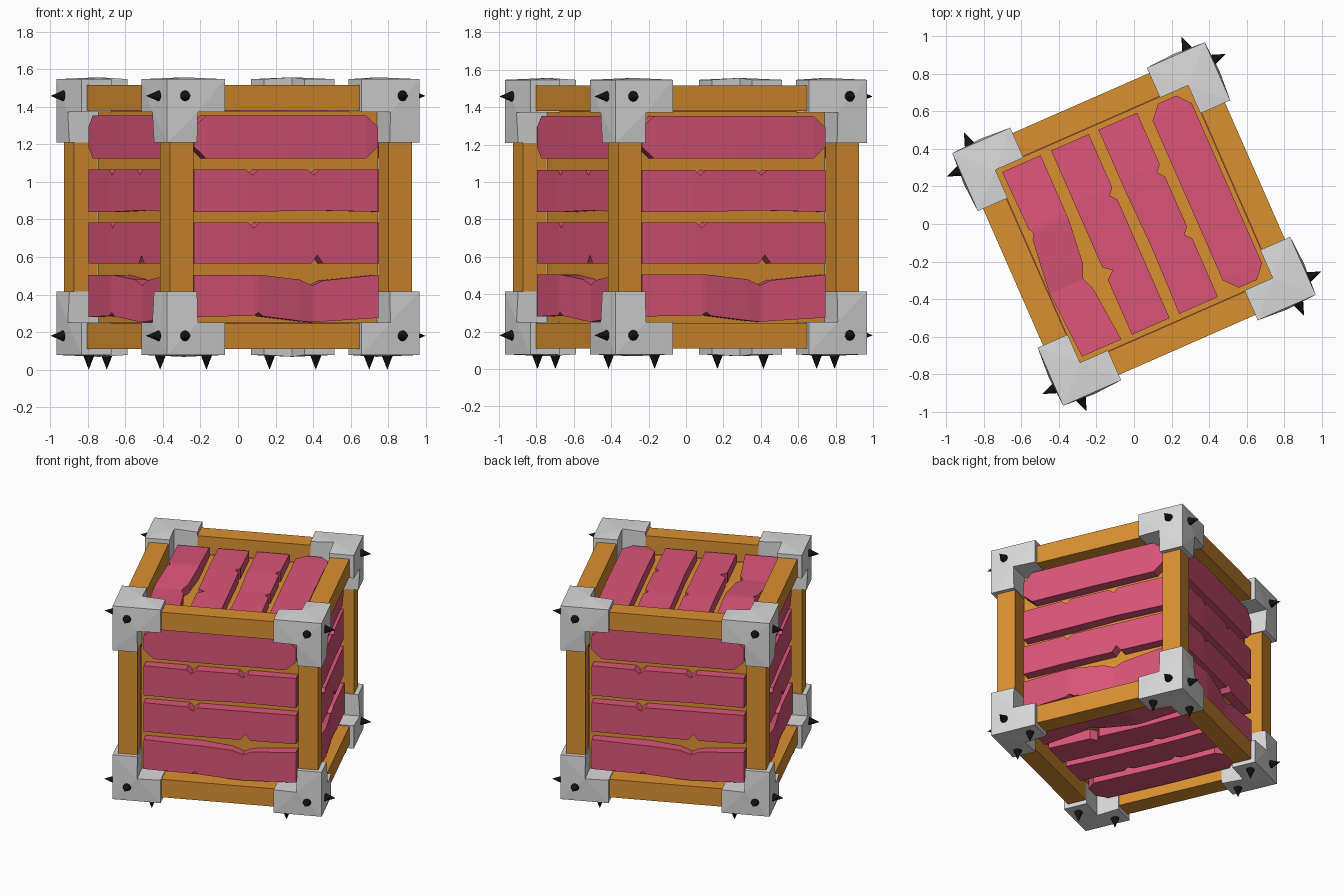
import bpy, bmesh, math
from itertools import product
from mathutils import Matrix, Vector

cube = bpy.data.objects.get("Cube")
if cube:
    bpy.data.objects.remove(cube, do_unlink=True)


def material(name, rgb):
    m = bpy.data.materials.new(name)
    m.use_nodes = True
    m.diffuse_color = (*rgb, 1)
    m.node_tree.nodes["Principled BSDF"].inputs["Base Color"].default_value = (*rgb, 1)
    return m


ORANGE = material("orange wood", (0.70, 0.28, 0.03))
PINK = material("pink wood", (0.71, 0.09, 0.19))
METAL = material("pale metal", (0.70, 0.70, 0.70))
BLACK = material("black spike", (0.006, 0.006, 0.006))

# The whole crate is turned about its upright axis
PLACE = Matrix.Translation((0, 0, 0.8125)) @ Matrix.Rotation(math.radians(23.7), 4, 'Z')
X, Y, Z = Vector((1, 0, 0)), Vector((0, 1, 0)), Vector((0, 0, 1))


def finish(bm, name, mat):
    bmesh.ops.recalc_face_normals(bm, faces=bm.faces[:])
    mesh = bpy.data.meshes.new(name)
    bm.to_mesh(mesh)
    bm.free()
    mesh.materials.append(mat)
    obj = bpy.data.objects.new(name, mesh)
    obj.matrix_world = PLACE
    bpy.context.collection.objects.link(obj)
    return obj


def box(name, centre, size, mat):
    bm = bmesh.new()
    bmesh.ops.create_cube(bm, size=1, matrix=Matrix.Translation(centre) @ Matrix.Diagonal((*size, 1)))
    return finish(bm, name, mat)


# Inner body and the twelve frame beams
OUTER, BEAM = 0.703, 0.136
MID = OUTER - BEAM / 2
box("inner_body", (0, 0, 0), (1.13, 1.13, 1.13), ORANGE)
for axis, label in enumerate(("side_beam", "depth_beam", "corner_post")):
    for a, b in product((-1, 1), repeat=2):
        centre = [a * MID, b * MID]
        centre.insert(axis, 0)
        size = [BEAM, BEAM, BEAM]
        size[axis] = 2 * (OUTER if axis == 2 else OUTER - BEAM)
        box(label, centre, size, ORANGE)


# Planks: stations of (along, low edge, high edge, height), notches included
END = 0.535


def notch(at, depth, top, lo, hi, height, half=0.035):
    tip = (at, lo, hi - depth, height) if top else (at, lo + depth, hi, height)
    return [(at - half, lo, hi, height), tip, (at + half, lo, hi, height)]


PLANKS = {
    "chamfered_plank": [(-END, 0.375, 0.48, 0.635), (-0.465, 0.312, 0.54, 0.64), (0, 0.312, 0.54, 0.645),
                        (0.465, 0.312, 0.54, 0.64), (END, 0.375, 0.48, 0.635)],
    "twin_notch_plank": [(-END, 0.028, 0.253, 0.635), *notch(-0.2, 0.03, True, 0.028, 0.253, 0.645),
                         *notch(0.16, 0.03, True, 0.035, 0.253, 0.64), (END, 0.028, 0.253, 0.635)],
    "split_plank": [(-END, -0.247, -0.028, 0.635), *notch(-0.19, 0.03, True, -0.247, -0.028, 0.645),
                    *notch(0.18, 0.045, False, -0.247, -0.028, 0.64), (END, -0.247, -0.028, 0.635)],
    "bent_plank": [(-END, -0.532, -0.308, 0.635), (-0.2, -0.525, -0.308, 0.66), (-0.17, -0.508, -0.308, 0.66),
                   (-0.14, -0.528, -0.31, 0.657), (0.08, -0.553, -0.333, 0.635), (0.16, -0.56, -0.365, 0.625),
                   (0.22, -0.556, -0.338, 0.627), (END, -0.537, -0.308, 0.64)],
}


def plank(name, stations, up, out):
    along = up.cross(out)
    bm = bmesh.new()
    rings = []
    for r, lo, hi, top in stations:
        corners = ((lo, 0.55), (hi, 0.55), (hi, top), (lo, top))
        rings.append([bm.verts.new(along * r + up * u + out * n) for u, n in corners])
    for p, q in zip(rings, rings[1:]):
        for i in range(4):
            j = (i + 1) % 4
            bm.faces.new((p[i], p[j], q[j], q[i]))
    bm.faces.new(rings[0])
    bm.faces.new(rings[-1])
    finish(bm, name, PINK)


SIDES = {"front": (Z, -Y), "back": (Z, Y), "left": (Z, X), "right": (Z, -X),
         "top": (X, Z), "bottom": (-X, -Z)}
for side, (up, out) in SIDES.items():
    for name, stations in PLANKS.items():
        plank(side + "_" + name, stations, up, out)


# Metal corner brackets: a corner cell and three arms, swollen at each notch
STEPS = (0.734, 0.56, 0.397)
CELLS = {(0, 0, 0), (1, 0, 0), (0, 1, 0), (0, 0, 1)}


def swollen(key):
    return sorted(key) == [0, 1, 1]


def bracket(signs):
    bm = bmesh.new()
    verts = {}

    def vert(key):
        if key not in verts:
            co = [s * (0.744 if swollen(key) and k == 0 else STEPS[k]) for s, k in zip(signs, key)]
            verts[key] = bm.verts.new(co)
        return verts[key]

    for cell in CELLS:
        for axis, step in product(range(3), (0, 1)):
            beside = list(cell)
            beside[axis] += 2 * step - 1
            if tuple(beside) in CELLS:
                continue
            keys = []
            for a, b in ((0, 0), (1, 0), (1, 1), (0, 1)):
                offset = [a, b]
                offset.insert(axis, step)
                keys.append(tuple(c + o for c, o in zip(cell, offset)))
            # Fan the triangles out of the swollen point
            start = next((i for i, k in enumerate(keys) if swollen(k)), 0)
            k = [vert(key) for key in keys[start:] + keys[:start]]
            bm.faces.new((k[0], k[1], k[2]))
            bm.faces.new((k[0], k[2], k[3]))
    finish(bm, "corner_bracket", METAL)


# Spikes: two on the sides of every corner, two more under each lower corner
def spike(base, out):
    bm = bmesh.new()
    turn = out.to_track_quat('Z', 'Y').to_matrix().to_4x4()
    bmesh.ops.create_cone(bm, cap_ends=True, segments=10, radius1=0.036, radius2=0, depth=0.0925,
                          matrix=Matrix.Translation(Vector(base) + out * 0.76625) @ turn)
    finish(bm, "spike", BLACK)


for sx, sy, sz in product((-1, 1), repeat=3):
    bracket((sx, sy, sz))
    height = 0.645 if sz > 0 else -0.632
    spike((sx * 0.632, 0, height), Y * sy)
    spike((0, sy * 0.632, height), X * sx)
    if sz < 0:
        spike((sx * 0.66, sy * 0.473, 0), -Z)
        spike((sx * 0.473, sy * 0.66, 0), -Z)
